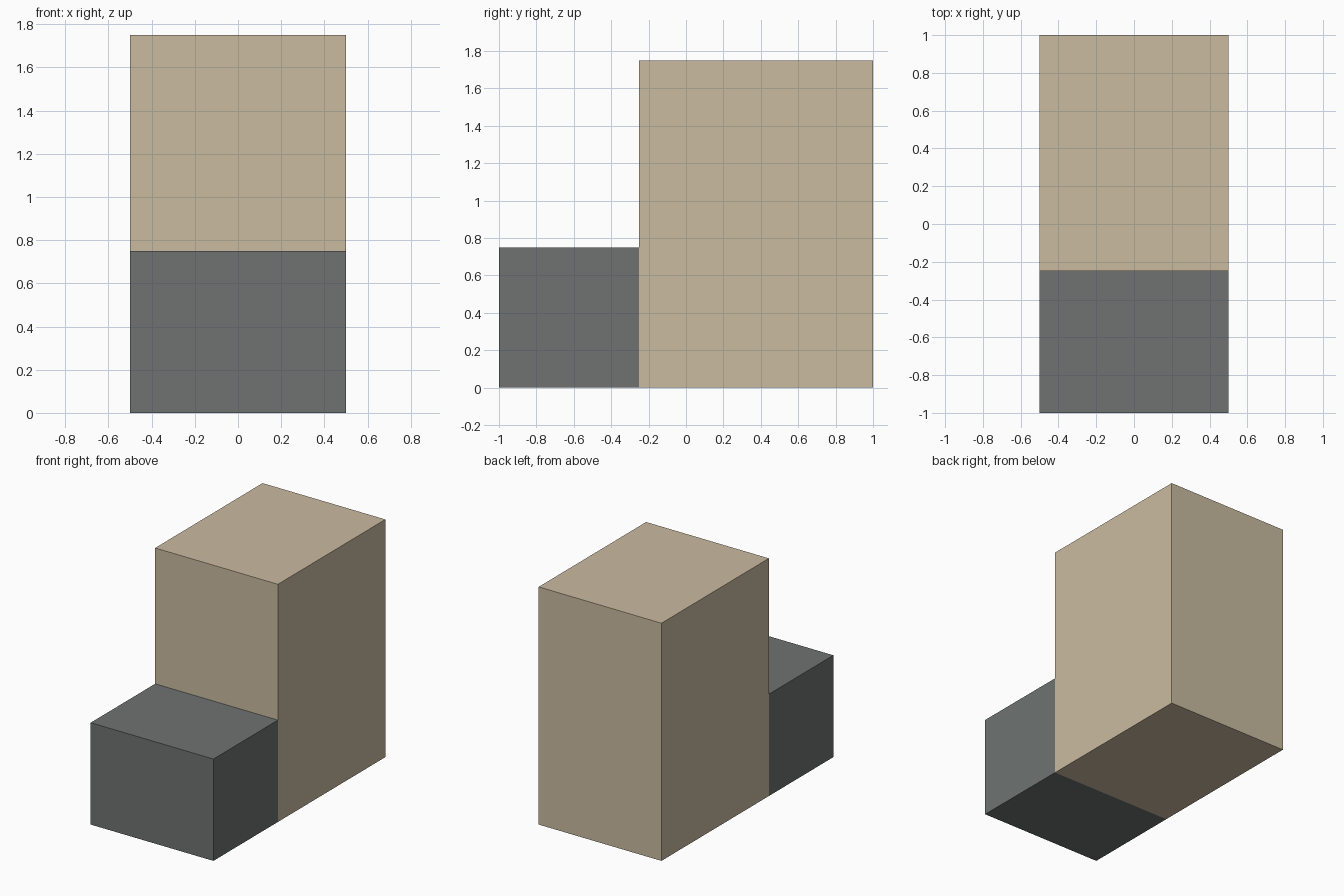
import bpy

if "Cube" in bpy.data.objects:
    bpy.data.objects.remove(bpy.data.objects["Cube"])


def material(name, rgb):
    m = bpy.data.materials.new(name)
    m.diffuse_color = (*rgb, 1.0)
    m.use_nodes = True
    m.node_tree.nodes["Principled BSDF"].inputs["Base Color"].default_value = m.diffuse_color
    return m


def block(name, lo, hi, mat):
    centre = [(a + b) / 2 for a, b in zip(lo, hi)]
    bpy.ops.mesh.primitive_cube_add(size=1, location=centre)
    ob = bpy.context.object
    ob.name = name
    ob.scale = [b - a for a, b in zip(lo, hi)]
    bpy.ops.object.transform_apply(location=False, rotation=False, scale=True)
    ob.data.materials.append(mat)
    return ob


beige = material("warm beige", (0.59, 0.497, 0.356))
grey = material("slate grey", (0.156, 0.171, 0.165))

# Tall rear block and low front step
block("tall_block", (-0.5, -0.25, 0), (0.5, 1.0, 1.75), beige)
block("front_step", (-0.5, -1.0, 0), (0.5, -0.25, 0.75), grey)
